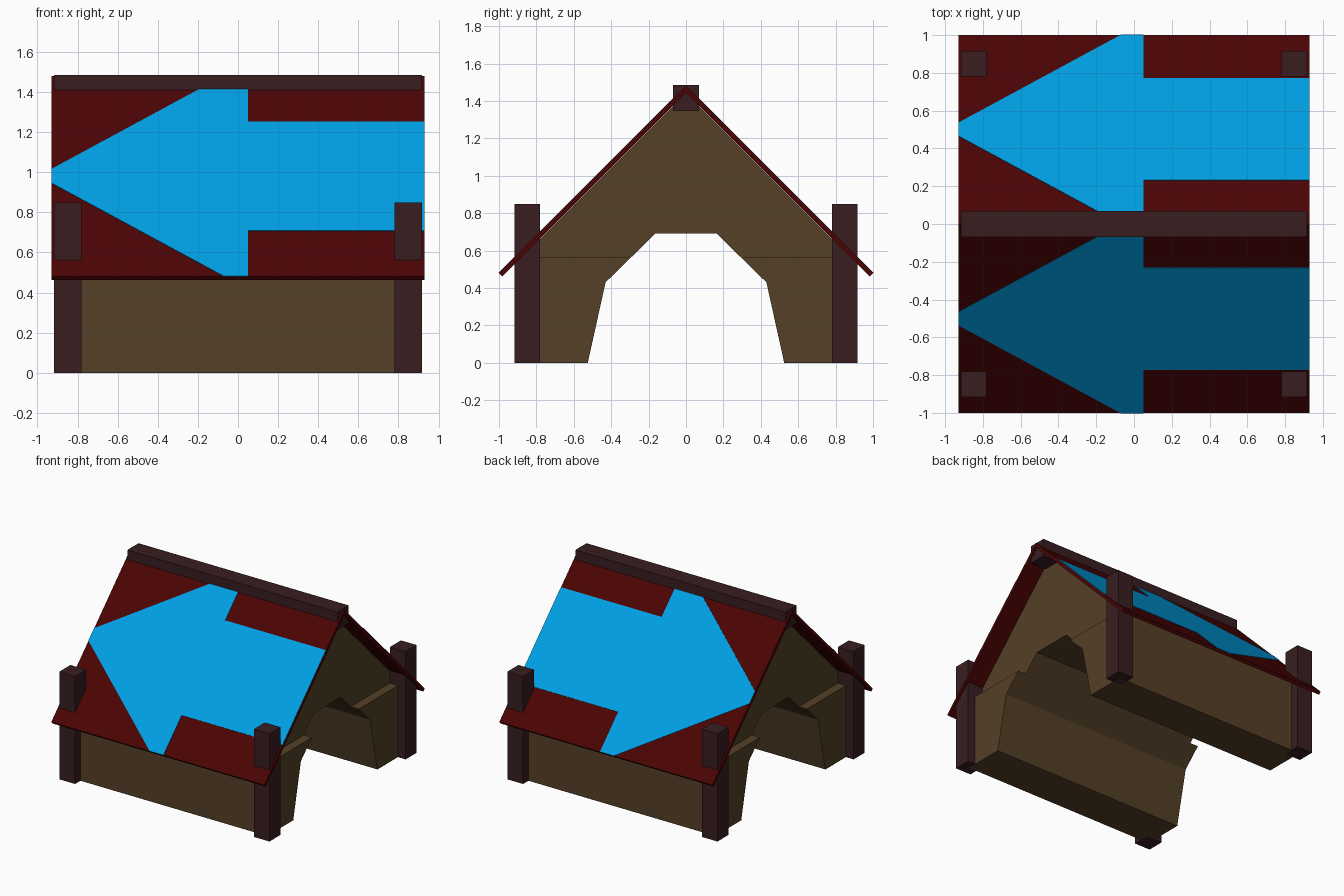
import bpy, bmesh

if "Cube" in bpy.data.objects:
    bpy.data.objects.remove(bpy.data.objects["Cube"])


def material(name, rgb):
    m = bpy.data.materials.new(name)
    m.diffuse_color = (*rgb, 1.0)
    m.use_nodes = True
    m.node_tree.nodes["Principled BSDF"].inputs["Base Color"].default_value = m.diffuse_color
    return m


WALL = material("brown_wall", (0.09, 0.051, 0.020))
WOOD = material("dark_wood", (0.040, 0.0125, 0.0145))
RED = material("dark_red_roof", (0.070, 0.001, 0.001))
BLUE = material("blue_paint", (0.0, 0.35, 0.78))


def prism(name, points, offset, mat):
    """Solid made from a flat polygon pushed along an offset vector."""
    bm = bmesh.new()
    face = bm.faces.new([bm.verts.new(p) for p in points])
    result = bmesh.ops.extrude_face_region(bm, geom=[face], use_keep_orig=True)
    moved = [v for v in result["geom"] if isinstance(v, bmesh.types.BMVert)]
    bmesh.ops.translate(bm, verts=moved, vec=offset)
    bmesh.ops.recalc_face_normals(bm, faces=bm.faces)
    mesh = bpy.data.meshes.new(name)
    bm.to_mesh(mesh)
    bm.free()
    mesh.materials.append(mat)
    obj = bpy.data.objects.new(name, mesh)
    bpy.context.collection.objects.link(obj)
    return obj


def box(name, x, y, z, mat):
    base = [(x[0], y[0], z[0]), (x[1], y[0], z[0]), (x[1], y[1], z[0]), (x[0], y[1], z[0])]
    return prism(name, base, (0, 0, z[1] - z[0]), mat)


def both_sides(half):
    """Complete a half profile, given from one foot to the middle."""
    return half + [(-y, z) for y, z in reversed(half) if y != 0]


# Low walls either side of the passage, topped by a ledge
LEDGE = 0.565
wall = [(0.85, 0), (0.85, LEDGE), (0.292, LEDGE), (0.43, 0.43), (0.525, 0)]
for s, side in ((-1, "front"), (1, "back")):
    prism(f"{side}_wall", [(-0.85, s * y, z) for y, z in wall], (1.7, 0, 0), WALL)

# Gable block above the ledge, set back at both ends, with the passage ceiling cut in
outer = both_sides([(-0.85, LEDGE), (-0.85, 0.59), (0, 1.44)])
ceiling = both_sides([(-0.292, LEDGE), (-0.165, 0.69)])
prism("gable", [(-0.78, y, z) for y, z in outer + ceiling[::-1]], (1.56, 0, 0), WALL)

# Corner posts
for sx, nx in ((-1, "left"), (1, "right")):
    for sy, ny in ((-1, "front"), (1, "back")):
        box(f"{ny}_{nx}_post", (sx * 0.78, sx * 0.917), (sy * 0.78, sy * 0.917), (0, 0.85), WOOD)

# Ridge beam
box("ridge_beam", (-0.917, 0.917), (-0.07, 0.07), (1.345, 1.486), WOOD)

# Roof slopes with a painted arrow on each; d is the distance out from the ridge
APEX = 1.48
arrow = [(-0.93, 0.465), (-0.93, 0.535), (-0.07, 1.0), (0.05, 1.0), (0.05, 0.772),
         (0.93, 0.772), (0.93, 0.23), (0.05, 0.23), (0.05, 0.0), (-0.07, 0.0)]
for s, side in ((-1, "front"), (1, "back")):
    slab = [(0, APEX), (s, APEX - 1), (s * 0.982, APEX - 1.018), (0, APEX - 0.036)]
    prism(f"{side}_roof", [(-0.93, y, z) for y, z in slab], (1.86, 0, 0), RED)
    prism(f"{side}_roof_arrow", [(x, s * d, APEX - d) for x, d in arrow],
          (0, s * 0.002, 0.002), BLUE)
